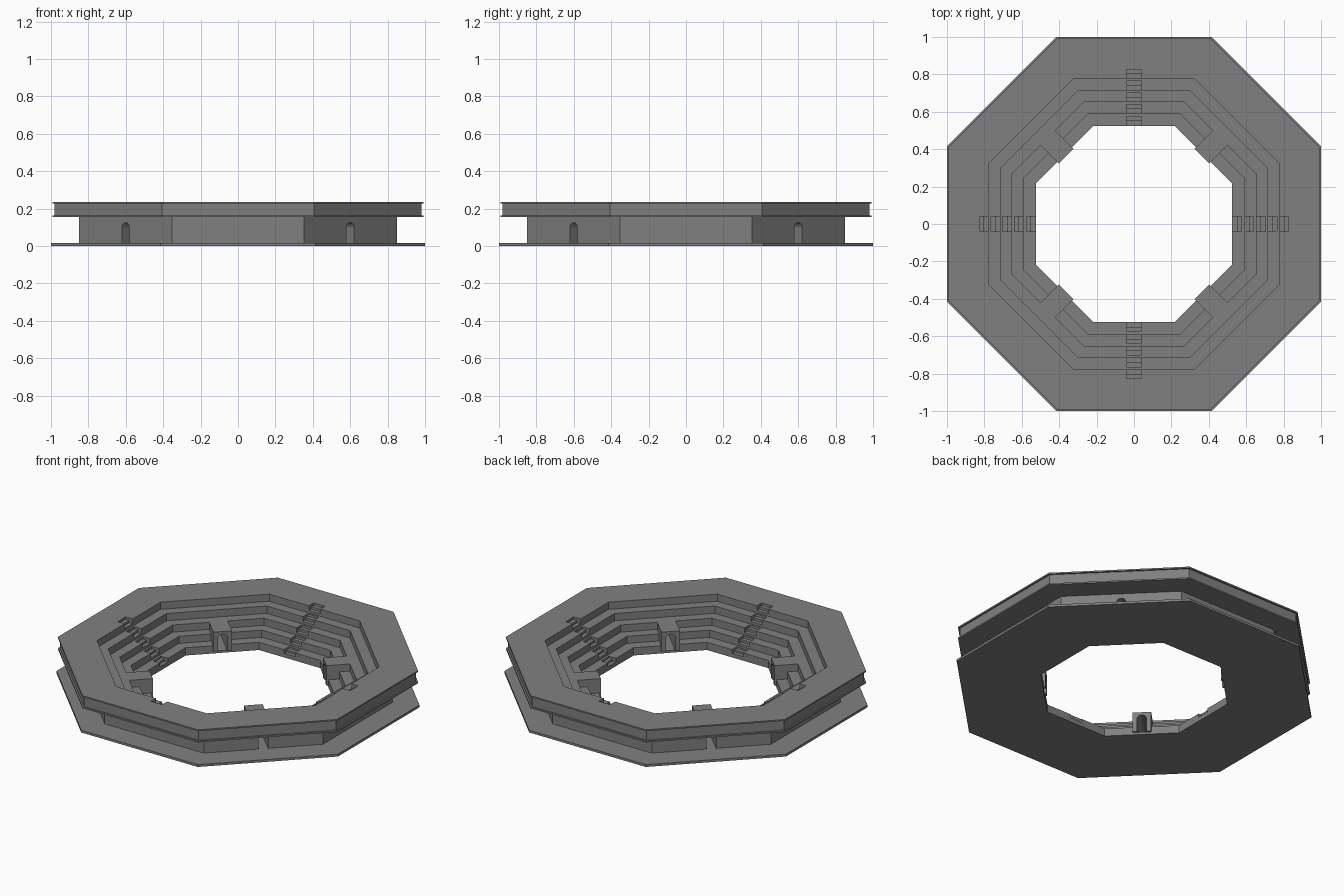
import bpy, bmesh, math
from mathutils import Vector, Matrix

if "Cube" in bpy.data.objects:
    bpy.data.objects.remove(bpy.data.objects["Cube"])

stone = bpy.data.materials.new("stone_grey")
stone.diffuse_color = (0.216, 0.216, 0.216, 1)
stone.use_nodes = True
stone.node_tree.nodes["Principled BSDF"].inputs["Base Color"].default_value = stone.diffuse_color


def finish(name, bm):
    bmesh.ops.recalc_face_normals(bm, faces=bm.faces)
    mesh = bpy.data.meshes.new(name)
    bm.to_mesh(mesh)
    bm.free()
    mesh.materials.append(stone)
    ob = bpy.data.objects.new(name, mesh)
    bpy.context.collection.objects.link(ob)
    return ob


def octagon_ring(name, profile):
    """Sweep a closed (apothem, z) profile round an octagon."""
    bm = bmesh.new()
    k = 1 / math.cos(math.pi / 8)
    loops = []
    for i in range(8):
        a = math.pi / 8 + i * math.pi / 4
        loops.append([bm.verts.new((r * k * math.cos(a), r * k * math.sin(a), z))
                      for r, z in profile])
    n = len(profile)
    for i in range(8):
        p, q = loops[i], loops[(i + 1) % 8]
        for j in range(n):
            bm.faces.new((p[j], q[j], q[(j + 1) % n], p[(j + 1) % n]))
    return finish(name, bm)


def prism(bm, points, direction, angle):
    """Extrude a flat outline, then turn it about the z axis."""
    rot = Matrix.Rotation(angle, 3, 'Z')
    a = [bm.verts.new(rot @ Vector(p)) for p in points]
    b = [bm.verts.new(rot @ (Vector(p) + Vector(direction))) for p in points]
    n = len(a)
    bm.faces.new(a)
    bm.faces.new(b[::-1])
    for i in range(n):
        bm.faces.new((a[i], b[i], b[(i + 1) % n], a[(i + 1) % n]))


def cut(ob, cutter):
    mod = ob.modifiers.new("cut", 'BOOLEAN')
    mod.operation = 'DIFFERENCE'
    mod.solver = 'EXACT'
    mod.object = cutter
    bpy.context.view_layer.objects.active = ob
    bpy.ops.object.modifier_apply(modifier=mod.name)


# Ground slab
octagon_ring("base_slab", [(0.525, 0), (1.0, 0), (1.0, 0.015), (0.525, 0.015)])

# Seating tiers, outer wall and overhanging rim
edges = [0.525, 0.59, 0.652, 0.715, 0.777]
levels = [0.015, 0.05, 0.096, 0.142, 0.189, 0.235]
profile = []
for i, r in enumerate(edges):
    profile += [(r, levels[i]), (r, levels[i + 1])]
profile += [(0.992, 0.235), (0.992, 0.226), (0.982, 0.226), (0.982, 0.163),
            (0.992, 0.163), (0.992, 0.154), (0.85, 0.154), (0.85, 0.015)]
stands = octagon_ring("seating_stands", profile)

# Stair notches in the four straight sides
bm = bmesh.new()
for s in range(4):
    for i, r in enumerate(edges):
        lo, hi = levels[i], levels[i + 1]
        h = hi - lo
        outline = [(r - 0.01, lo + h / 3), (r + 0.025, lo + h / 3),
                   (r + 0.025, lo + 2 * h / 3), (r + 0.05, lo + 2 * h / 3),
                   (r + 0.05, hi + 0.01), (r - 0.01, hi + 0.01)]
        prism(bm, [(x, -0.04, z) for x, z in outline], (0, 0.08, 0), s * math.pi / 2)
stair_cutter = finish("stair_cutter", bm)
cut(stands, stair_cutter)

# Arched tunnels through the four diagonal sides
bm = bmesh.new()
w, spring = 0.028, 0.097
arch = [(-w, -0.01), (w, -0.01)]
arch += [(w * math.cos(t * math.pi / 8), spring + w * math.sin(t * math.pi / 8))
         for t in range(9)]
for s in range(4):
    prism(bm, [(0.48, y, z) for y, z in arch], (0.42, 0, 0), math.pi / 4 + s * math.pi / 2)
tunnel_cutter = finish("tunnel_cutter", bm)
cut(stands, tunnel_cutter)

# Gate blocks at the inner tunnel mouths
bm = bmesh.new()
for s in range(4):
    box = [(0.513, -0.055, 0.015), (0.513, 0.055, 0.015),
           (0.513, 0.055, 0.142), (0.513, -0.055, 0.142)]
    prism(bm, box, (0.139, 0, 0), math.pi / 4 + s * math.pi / 2)
gates = finish("gate_blocks", bm)
cut(gates, tunnel_cutter)

for helper in (stair_cutter, tunnel_cutter):
    bpy.data.objects.remove(helper)
